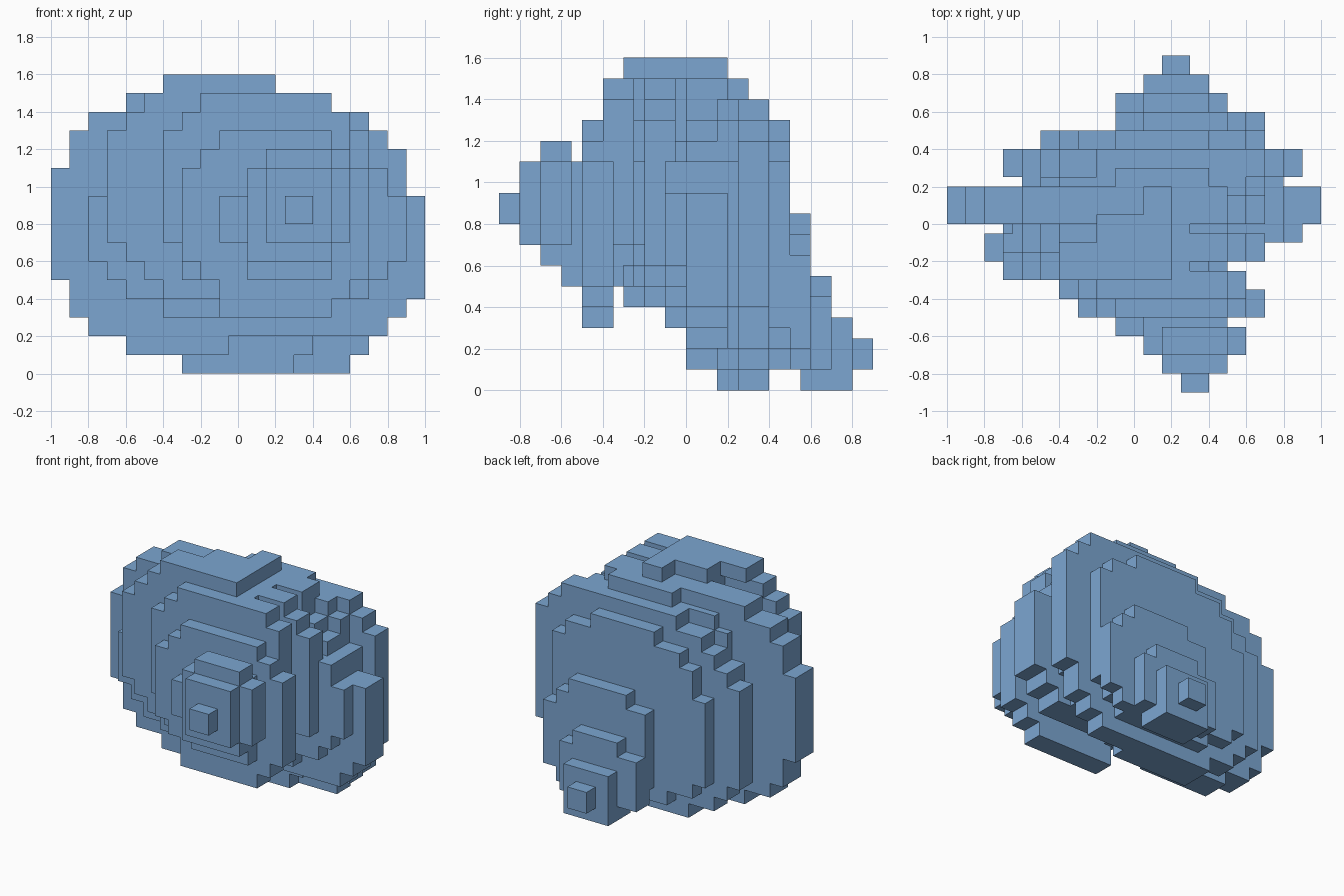
import bpy
import bmesh

cube = bpy.data.objects.get("Cube")
if cube:
    bpy.data.objects.remove(cube, do_unlink=True)

# Single flat colour
blue = bpy.data.materials.new("steel blue")
blue.use_nodes = True
colour = (0.2, 0.38, 0.64, 1.0)
blue.diffuse_color = colour
blue.node_tree.nodes["Principled BSDF"].inputs["Base Color"].default_value = colour


def plate(name, y0, y1, z, rows):
    """Stepped slab: rows of (top height, left edge, right edge), from z upwards."""
    right, left = [], []
    for top, x0, x1 in rows:
        right += [(x1, z), (x1, top)]
        left += [(x0, z), (x0, top)]
        z = top
    outline = []
    for p in right + left[::-1]:
        if not outline or p != outline[-1]:
            outline.append(p)
    bm = bmesh.new()
    bm.faces.new([bm.verts.new((x, y0, h)) for x, h in outline])
    bmesh.ops.dissolve_limit(bm, angle_limit=0.001, verts=bm.verts, edges=bm.edges)
    ext = bmesh.ops.extrude_face_region(bm, geom=bm.faces[:])
    verts = [v for v in ext["geom"] if isinstance(v, bmesh.types.BMVert)]
    bmesh.ops.translate(bm, verts=verts, vec=(0, y1 - y0, 0))
    bmesh.ops.recalc_face_normals(bm, faces=bm.faces)
    mesh = bpy.data.meshes.new(name)
    bm.to_mesh(mesh)
    bm.free()
    mesh.materials.append(blue)
    obj = bpy.data.objects.new(name, mesh)
    bpy.context.collection.objects.link(obj)


# Front spire, from the tip inwards
plate("front_tip", -.9, -.8, .8, [(.95, .25, .4)])
plate("front_knob", -.8, -.7, .7, [(1.1, .15, .5)])
plate("front_small_whorl", -.7, -.55, .6,
      [(.7, .05, .5), (1.1, .05, .6), (1.2, .15, .5)])
plate("front_small_neck", -.6, -.5, .5,
      [(.7, .05, .5), (.95, -.1, .5), (1.1, .05, .5)])
plate("front_whorl", -.5, -.4, .3,
      [(.4, -.1, .5), (.5, -.1, .6), (.6, -.2, .7), (1.1, -.3, .7),
       (1.2, -.2, .6), (1.3, -.1, .5)])
plate("front_whorl_right_rim", -.4, -.35, .3,
      [(.4, -.1, .5), (.5, -.1, .6), (1.1, 0, .7), (1.3, 0, .6)])
plate("front_upper_whorl", -.4, -.3, .5,
      [(.7, -.3, .5), (1.3, -.4, .6), (1.4, -.3, .6), (1.5, -.2, .5)])

# Left-hand sweep of the spiral, with the grooves beside it
plate("shoulder_plate", -.3, -.25, .4,
      [(.5, -.4, 0), (.6, -.5, .4), (.7, -.6, .5), (1.3, -.7, .6),
       (1.4, -.6, .6), (1.5, -.5, .5)])
plate("shoulder_groove", -.25, -.2, .4,
      [(.5, -.4, 0), (.6, -.5, .3), (.7, -.6, .4), (1.1, -.7, .5),
       (1.3, -.7, .4), (1.4, -.6, .3), (1.5, -.5, .3)])
plate("left_sweep", -.2, -.15, .4,
      [(.5, -.6, .1), (.6, -.7, .5), (.95, -.8, .7), (1.3, -.7, .7),
       (1.4, -.6, .6), (1.5, -.5, .5)])
plate("left_sweep_back", -.15, -.05, .4,
      [(.5, -.6, .1), (.6, -.7, .5), (.95, -.8, .7), (1.1, -.7, .7),
       (1.2, -.6, .7), (1.3, -.5, .7), (1.4, -.4, .6), (1.5, -.2, .5)])
plate("middle_groove", -.05, 0, .4,
      [(.5, -.5, .1), (.6, -.6, .5), (.95, -.7, .7), (1.1, -.65, .6),
       (1.2, -.6, .5), (1.3, -.5, .3), (1.4, -.4, .3), (1.5, -.2, .3)])
plate("right_sweep", -.1, 0, .3,
      [(.4, -.4, .5), (.5, -.4, .7), (.6, -.4, .8), (.95, -.4, .9), (1.1, -.4, .8)])

# Widest whorl and the diagonal cap on top
plate("main_whorl", 0, .2, .1,
      [(.2, -.6, -.05), (.3, -.8, .8), (.4, -.9, .9), (.5, -.9, 1), (.95, -1, 1),
       (1.1, -1, .8), (1.2, -.9, .7), (1.3, -.9, .6), (1.4, -.8, .5), (1.5, -.6, .5)])
plate("cap_front", -.3, -.1, 1.5, [(1.6, -.4, .2)])
plate("cap_middle", -.1, .05, 1.5, [(1.6, -.2, .2)])
plate("cap_back", .05, .2, 1.5, [(1.6, .05, .2)])
plate("cap_step", .2, .3, 1.4, [(1.5, -.1, .4)])

# Back whorls, narrowing down to the low back tip
plate("base_sweep", .15, .25, 0, [(.1, -.3, .3), (.2, -.4, .4)])
plate("right_shoulder", .15, .25, 1.1, [(1.3, .2, .7), (1.4, .2, .6)])
plate("back_groove", .2, .25, .1,
      [(.2, -.4, .4), (.4, -.5, .7), (1.1, -.6, .8), (1.3, -.5, .7), (1.4, -.4, .6)])
plate("back_wide_whorl", .25, .4, 0,
      [(.1, -.3, .6), (.2, -.5, .7), (.3, -.6, .8), (.4, -.7, .8), (1, -.7, .9),
       (1.1, -.6, .9), (1.2, -.5, .9), (1.3, -.4, .8), (1.4, -.2, .7)])
plate("back_whorl", .4, .5, .1,
      [(.2, -.2, .5), (.3, -.4, .6), (.9, -.5, .7), (1.1, -.4, .7),
       (1.2, -.3, .6), (1.3, -.1, .4)])
plate("back_upper_whorl", .5, .6, .1,
      [(.2, 0, .6), (.65, -.1, .7), (.75, -.1, .6), (.85, .05, .5)])
plate("back_small_whorl", .55, .7, 0, [(.1, .05, .4), (.45, -.1, .5), (.55, .05, .4)])
plate("back_knob", .7, .8, 0, [(.35, .05, .4)])
plate("back_tip", .8, .9, .1, [(.25, .15, .3)])
